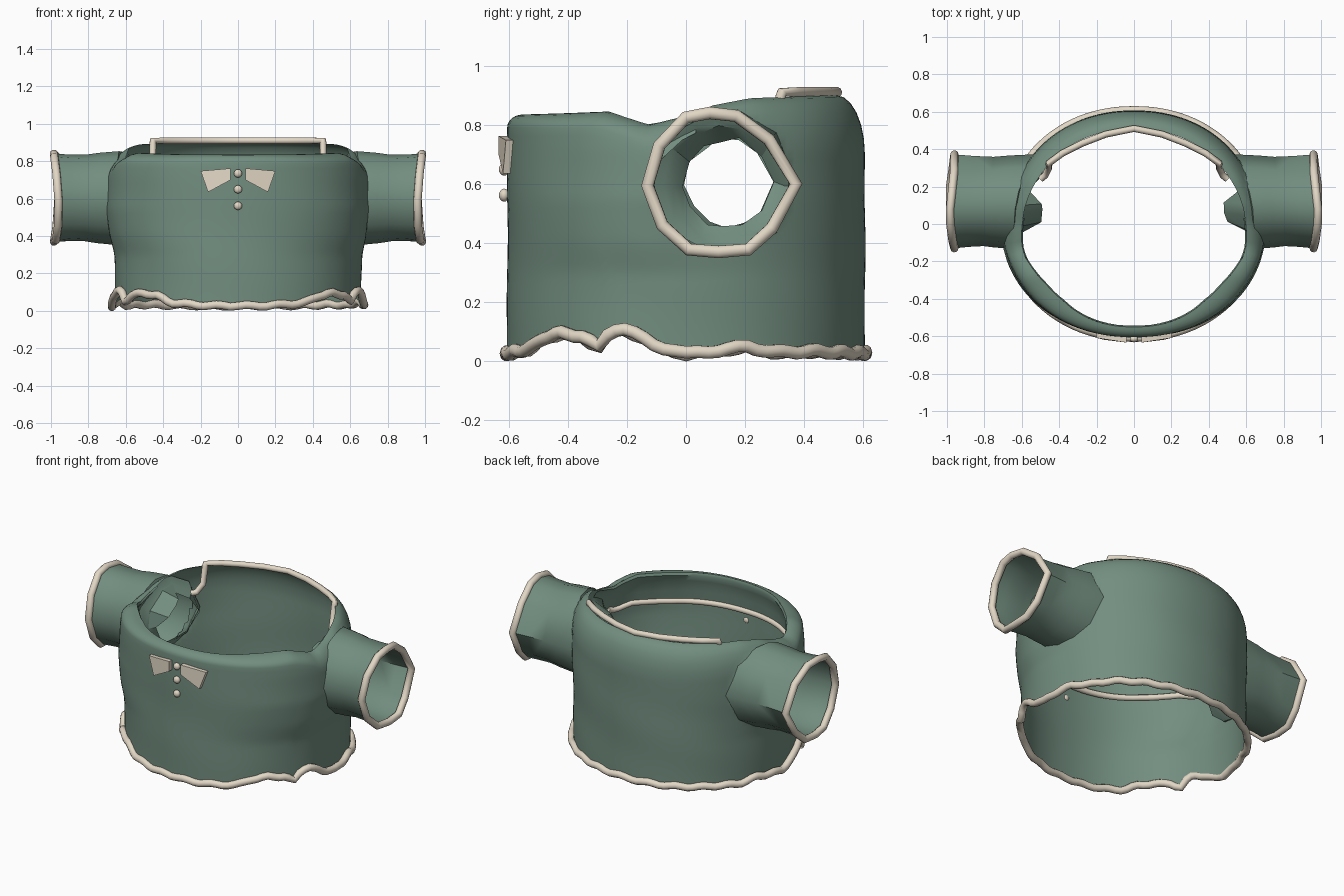
import bpy, bmesh, random
from math import sin, cos, pi, sqrt, radians

if "Cube" in bpy.data.objects:
    bpy.data.objects.remove(bpy.data.objects["Cube"])

random.seed(4)
SY, SZ = 0.12, 0.605          # sleeve axis (y, z)
DEPTH, POW = 0.605, 0.94      # torso half depth and outline roundness


def material(name, col):
    m = bpy.data.materials.new(name)
    m.diffuse_color = (*col, 1)
    m.use_nodes = True
    m.node_tree.nodes["Principled BSDF"].inputs["Base Color"].default_value = m.diffuse_color
    return m


GREEN = material("green_cloth", (0.17, 0.27, 0.215))
CREAM = material("cream_trim", (0.76, 0.68, 0.56))


def lerp(table, v):
    if v <= table[0][0]:
        return table[0][1]
    for (a, p), (b, q) in zip(table, table[1:]):
        if v <= b:
            return p + (q - p) * (v - a) / (b - a)
    return table[-1][1]


def finish(ob, mat, angle=40):
    ob.data.materials.clear()
    ob.data.materials.append(mat)
    bpy.ops.object.select_all(action='DESELECT')
    ob.select_set(True)
    bpy.context.view_layer.objects.active = ob
    bpy.ops.object.shade_smooth_by_angle(angle=radians(angle))
    return ob


def add_bm(name, bm, mat, angle=40):
    bmesh.ops.recalc_face_normals(bm, faces=bm.faces)
    me = bpy.data.meshes.new(name)
    bm.to_mesh(me)
    bm.free()
    ob = bpy.data.objects.new(name, me)
    bpy.context.collection.objects.link(ob)
    return finish(ob, mat, angle)


def loft(rings, closed=True):
    bm = bmesh.new()
    vs = [[bm.verts.new(p) for p in r] for r in rings]
    n = len(vs[0])
    for a, b in zip(vs, vs[1:]):
        for i in range(n if closed else n - 1):
            j = (i + 1) % n
            bm.faces.new((a[i], a[j], b[j], b[i]))
    return bm


def tube(name, pts, r, closed):
    cu = bpy.data.curves.new(name, 'CURVE')
    cu.dimensions = '3D'
    cu.bevel_depth, cu.bevel_resolution, cu.use_fill_caps = r, 3, True
    sp = cu.splines.new('POLY')
    sp.points.add(len(pts) - 1)
    for q, p in zip(sp.points, pts):
        q.co = (*p, 1)
    sp.use_cyclic_u = closed
    ob = bpy.data.objects.new(name, cu)
    bpy.context.collection.objects.link(ob)
    bpy.ops.object.select_all(action='DESELECT')
    ob.select_set(True)
    bpy.context.view_layer.objects.active = ob
    bpy.ops.object.convert(target='MESH')
    return finish(bpy.context.object, CREAM, 60)


# Hem height, neck height, neck inset, shoulder roll by depth y; width by height z
HEM = [(-.61, .025), (-.52, .045), (-.48, .08), (-.42, .095), (-.34, .085), (-.29, .045),
       (-.25, .105), (-.21, .115), (-.1, .055), (0, .025), (.2, .05), (.3, .03), (.4, .035), (.61, .028)]
TOP = [(-.6, .835), (-.3, .845), (-.14, .80), (0, .83), (.1, .865), (.25, .89), (.6, .9)]
INSET = [(-.6, .91), (-.48, .86), (-.38, .855), (-.2, .89), (.1, .88), (.3, .86), (.6, .84)]
CURVE = [(-.6, .045), (-.2, .06), (.1, .15), (.6, .2)]
WIDTH = [(0, .655), (.3, .665), (.4, .69), (.55, .71), (.72, .70), (.84, .68)]


def spow(v, p):
    return (1 if v >= 0 else -1) * abs(v) ** p


def outline(t, z, s=1.0):
    y = -DEPTH * spow(cos(t), POW)
    w = .65 + (lerp(WIDTH, z) - .65) * lerp([(-.1, 1), (.35, .2)], y)
    return (w * s * spow(sin(t), POW), y * s, z)


def side_x(y, w=.67):
    c = min(1, (abs(y) / DEPTH)) ** (1 / POW)
    return w * sqrt(1 - c * c) ** POW


# Torso: wall and rolled shoulder
N, M, K = 120, 26, 6
angles = [2 * pi * i / N for i in range(N)]
rings = []
for k in range(M + K + 1):
    ring = []
    for t in angles:
        y = -DEPTH * spow(cos(t), POW)
        lo, hi, h, ins = (lerp(T, y) for T in (HEM, TOP, CURVE, INSET))
        if k < M:
            u = k / M
            z = lo + (hi - h - lo) * u
            s = 1 + .004 * sin(3 * t + 9 * u) * sin(pi * u)
        else:
            a = (k - M) / K * pi / 2
            z, s = hi - h + h * sin(a), 1 - (1 - ins) * (1 - cos(a))
        ring.append(outline(t, z, s))
    rings.append(ring)
bm = loft(rings)


def sleeve_dist(v):
    return sqrt((v.co.y - SY) ** 2 + (v.co.z - SZ) ** 2)


# Arm holes
R = .225
gone = [f for f in bm.faces if all(sleeve_dist(v) < R for v in f.verts) and abs(f.verts[0].co.x) > .3]
touched = {v for f in gone for v in f.verts}
bmesh.ops.delete(bm, geom=gone, context='FACES')
for v in touched:
    if v.is_valid and v.link_faces:
        d = sleeve_dist(v)
        v.co.y = SY + (v.co.y - SY) * R / d
        v.co.z = SZ + (v.co.z - SZ) * R / d
add_bm("torso", bm, GREEN, 50)

# Front neck facing folded down inside, with its own trim
F = [-1.62 + 3.24 * i / 48 for i in range(49)]
rings = []
for u in (0, .08, .3, .65, 1):
    ring = []
    for t in F:
        y = -DEPTH * spow(cos(t), POW)
        drop = lerp([(-.6, .20), (-.2, .20), (0, .07)], y)
        s = lerp(INSET, y) + lerp([(0, 0), (.08, -.012), (.3, .02), (1, .05)], u)
        ring.append(outline(t, lerp(TOP, y) - drop * u, min(s, .965)))
    rings.append(ring)
edge = rings[-1][4:-4]
add_bm("front_neck_facing", loft(rings, False), GREEN, 50)
tube("front_neck_trim", edge, .018, False)

# Hem trim
hem = []
for i, t in enumerate(angles):
    x, y, z = outline(t, 0)
    hem.append(outline(t, lerp(HEM, y) + .006 * sin(i * 1.3), 1.005 + .025 * abs(sin(t)) ** 4))
tube("hem_trim", hem, .022, True)

# Back neck trim, with both ends dropping inside
arc = [(.455, .325), (.38, .38), (.28, .43), (.15, .48), (0, .51)]
half = [(.50, .24, .74), (.475, .26, .745), (.455, .30, .79), (.455, .32, .895)] + [(x, y, .91) for x, y in arc]
tube("back_neck_trim", half + [(-x, y, z) for x, y, z in half[-2::-1]], .018, False)

# Sleeve section (y, z): an uneven polygon
SEC = [(.08, .84), (.17, .83), (.28, .75), (.372, .6), (.29, .45), (.21, .378), (.11, .37),
       (.01, .378), (-.08, .46), (-.13, .595), (-.09, .73), (0, .825)]


def section(scale, blend=0):
    out = []
    for y, z in SEC:
        dy, dz = y - SY, z - SZ
        k = scale * (1 - blend + blend * .245 / sqrt(dy * dy + dz * dz))
        out.append((SY + dy * k, SZ + dz * k))
    return out


for sg, side in ((1, "right"), (-1, "left")):
    rim_x = [.972 + .013 * cos(2 * pi * i / 6 + .4) for i in range(12)]
    base = [(side_x(y) - (.03 if z > .75 else .005), y, z) for y, z in section(1.03, 1)]
    rings = [[(sg * x, y, z) for x, y, z in base]]
    for f, sc, bl in ((.3, 1.0, .8), (.5, .965, .6), (.75, .975, .3), (1, 1, 0)):
        rings.append([(sg * (b[0] + (rx - b[0]) * f), y, z)
                      for b, rx, (y, z) in zip(base, rim_x, section(sc, bl))])
    add_bm(side + "_sleeve", loft(rings), GREEN, 50)
    tube(side + "_cuff_trim", [(sg * x, y, z) for x, (y, z) in zip(rim_x, SEC)], .022, True)

    # Crumpled lining around the inside of the arm hole
    rings = [[(sg * x, y, z) for x, y, z in base]]
    for dx, sc in ((.015, .88), (.035, .77), (.06, .6)):
        ring = []
        for (x, y, z), (yy, zz) in zip(base, section(sc, .8)):
            reach = .09 if dx > .05 and -.02 < yy < .14 and zz > SZ else 0
            ring.append((sg * (min(x, .64) - dx - reach + random.uniform(-.01, .01)),
                         yy + .02 + random.uniform(-.01, .01), zz + random.uniform(-.01, .01)))
        rings.append(ring)
    add_bm(side + "_armhole_lining", loft(rings), GREEN, 30)

    # Collar tab: a slim four-sided slab
    tab = [(.04, -.622, .70), (.04, -.622, .762), (.20, -.597, .748), (.16, -.607, .635)]
    bm = bmesh.new()
    front = [bm.verts.new((sg * x, y - .012, z)) for x, y, z in tab]
    back = [bm.verts.new((sg * x, y + .018, z)) for x, y, z in tab]
    bm.faces.new(front)
    bm.faces.new(back[::-1])
    for i in range(4):
        j = (i + 1) % 4
        bm.faces.new((front[i], back[i], back[j], front[j]))
    add_bm(side + "_collar_tab", bm, CREAM, 30)

# Front buttons
for i, z in enumerate((.735, .65, .562)):
    bpy.ops.mesh.primitive_uv_sphere_add(segments=16, ring_count=10, radius=.022, location=(0, -.615, z))
    bpy.context.object.name = "button_%d" % (i + 1)
    bpy.context.object.scale.y = .8
    finish(bpy.context.object, CREAM, 60)
